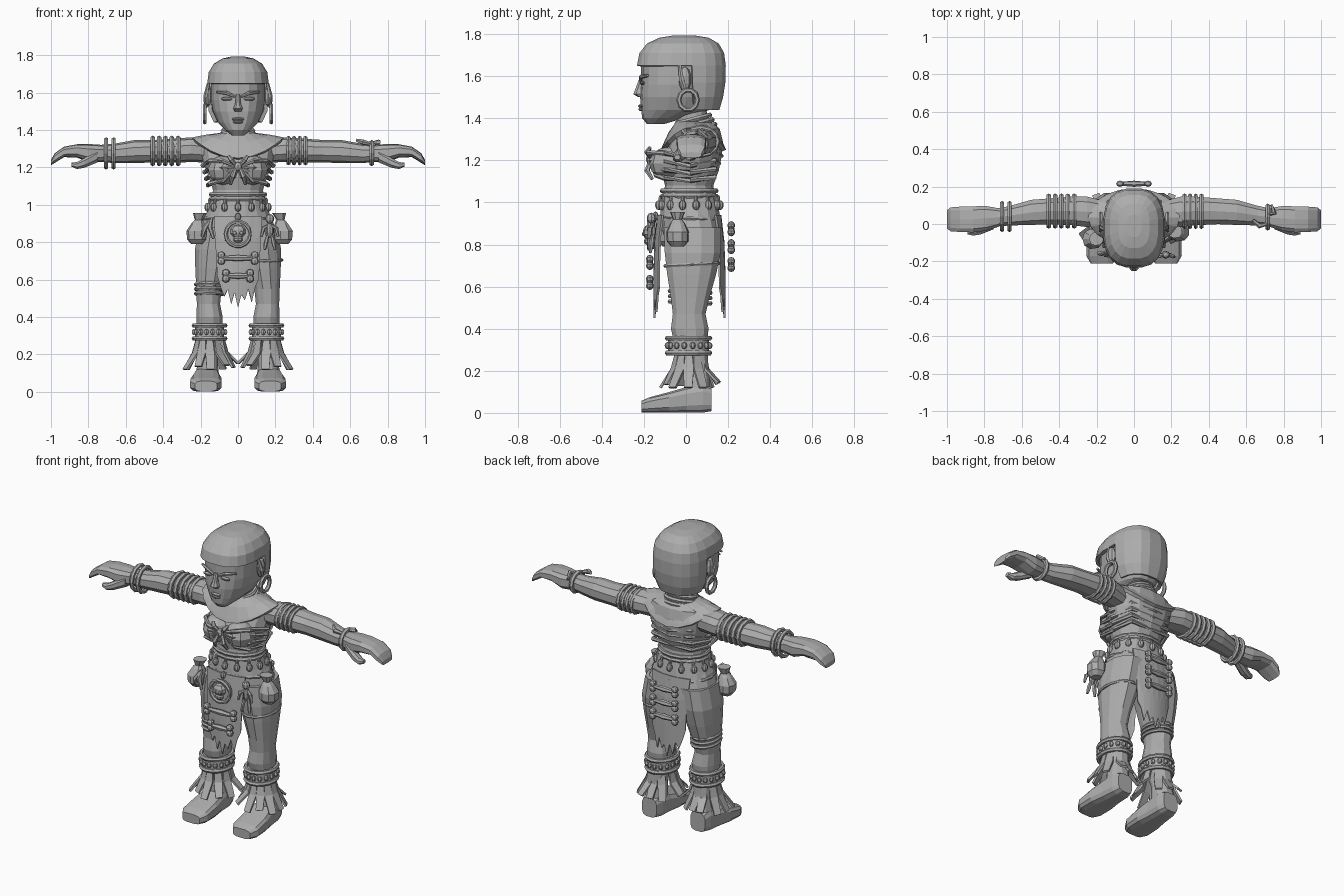
import bpy, bmesh, math, random
from mathutils import Matrix, Vector

random.seed(4)
if "Cube" in bpy.data.objects:
    bpy.data.objects.remove(bpy.data.objects["Cube"], do_unlink=True)

clay = bpy.data.materials.new("clay_grey")
clay.use_nodes = True
clay.diffuse_color = (0.42, 0.42, 0.42, 1)
clay.node_tree.nodes["Principled BSDF"].inputs["Base Color"].default_value = (0.42, 0.42, 0.42, 1)

AXES = {'x': lambda u, v, w: (w, u, v), 'y': lambda u, v, w: (u, w, v), 'z': lambda u, v, w: (u, v, w)}


def part(name, bm, mirror=False, thick=0.0):
    """Turn a bmesh in world space into a finished flat-shaded object."""
    bmesh.ops.recalc_face_normals(bm, faces=bm.faces[:])
    mesh = bpy.data.meshes.new(name)
    bm.to_mesh(mesh)
    bm.free()
    mesh.materials.append(clay)
    obj = bpy.data.objects.new(name, mesh)
    bpy.context.collection.objects.link(obj)
    if thick:
        obj.modifiers.new("thickness", 'SOLIDIFY').thickness = thick
    if mirror:
        obj.modifiers.new("mirror", 'MIRROR')
    return obj


def skin(bm, rings, closed=True, caps=True):
    """Join rows of points with quads."""
    rows = [[bm.verts.new(p) for p in ring] for ring in rings]
    n = len(rows[0])
    for a, b in zip(rows, rows[1:]):
        for i in range(n if closed else n - 1):
            j = (i + 1) % n
            bm.faces.new((a[i], a[j], b[j], b[i]))
    if caps:
        bm.faces.new(rows[0])
        bm.faces.new(rows[-1])


def loft(rings, axis='z', power=2.3, n=14):
    """Rings are (station, centre u, centre v, radius u, radius v)."""
    bm = bmesh.new()
    rows = []
    for w, cu, cv, ru, rv in rings:
        row = []
        for i in range(n):
            a = math.tau * (i + 0.5) / n
            c, s = math.cos(a), math.sin(a)
            row.append(AXES[axis](cu + ru * math.copysign(abs(c) ** (2 / power), c),
                                  cv + rv * math.copysign(abs(s) ** (2 / power), s), w))
        rows.append(row)
    skin(bm, rows)
    return bm


def hoops(name, centres, a, b, r, axis='z', tilt=0.0, mirror=False, n=16):
    """Elliptical rings of round section."""
    bm = bmesh.new()
    for centre in centres:
        turn = Matrix.Translation(centre) @ Matrix.Rotation(tilt, 4, 'X')
        rows = []
        for i in range(n + 1):
            t = math.tau * i / n
            rows.append([turn @ Vector(AXES[axis](math.cos(t) * (a + r * math.cos(s)), math.sin(t) * (b + r * math.cos(s)),
                         r * math.sin(s))) for s in [math.tau * k / 6 for k in range(6)]])
        skin(bm, rows, caps=False)
    bmesh.ops.remove_doubles(bm, verts=bm.verts[:], dist=1e-5)
    return part(name, bm, mirror)


def blobs(name, items, mirror=False, seg=8):
    """Faceted ellipsoids given as (centre, radii)."""
    bm = bmesh.new()
    for loc, size in items:
        m = Matrix.Translation(loc) @ Matrix.Diagonal((*size, 1))
        bmesh.ops.create_uvsphere(bm, u_segments=seg, v_segments=max(4, seg // 2 + 1), radius=1, matrix=m)
    return part(name, bm, mirror)


def tubes(name, paths, r, mirror=False):
    """Round cords along point paths, thinner towards the ends."""
    bm = bmesh.new()
    for path in paths:
        pts = [Vector(p) for p in path]
        rows = []
        for i, p in enumerate(pts):
            d = (pts[min(i + 1, len(pts) - 1)] - pts[max(i - 1, 0)]).normalized()
            u = d.cross(Vector((0.1, 0.9, 0.3))).normalized()
            v = d.cross(u)
            k = r * (0.6 if i in (0, len(pts) - 1) else 1)
            rows.append([p + k * (u * math.cos(t) + v * math.sin(t)) for t in [math.tau * q / 6 for q in range(6)]])
        skin(bm, rows)
    return part(name, bm, mirror)


def around(count, cx, cy, z, a, b):
    angles = [math.tau * (i + 0.5) / count for i in range(count)]
    return [(cx + a * math.cos(t), cy + b * math.sin(t), z) for t in angles]


# Torso and neck
part("torso", loft([(.78, 0, .03, .17, .11), (.87, 0, .03, .205, .145), (.94, 0, .02, .18, .138), (1.0, 0, .015, .147, .127),
                    (1.08, 0, .015, .137, .115), (1.15, 0, .02, .16, .135), (1.22, 0, .03, .188, .14),
                    (1.29, 0, .05, .2, .125), (1.35, 0, .06, .17, .1), (1.38, 0, .05, .09, .08)]))
part("neck", loft([(1.32, 0, .04, .085, .08), (1.38, 0, .03, .07, .075), (1.46, 0, .02, .07, .075)]))
for z, r in ((1.345, .105), (1.37, .092), (1.395, .08)):
    hoops("neck_ring", [(0, .035, z)], r, r, .013, tilt=.25)

# Bodice: cups, fanned folds, knot and wide shoulder collar
blobs("bodice_cup", [((.078, -.08, 1.185), (.085, .095, .08))], mirror=True, seg=10)
tubes("bodice_fold", [[(.01, -.165, 1.205), (.08, -.178 + k * .012, 1.235 - k * .035), (.15, -.1, 1.235 - k * .04),
                       (.188 - k * .009, .02, 1.21 - k * .035), (.13, .135, 1.24 - k * .04), (0, .172 - k * .012, 1.22 - k * .035)]
                      for k in range(4)], .013, mirror=True)
blobs("bodice_knot", [((0, -.17, 1.205), (.024, .02, .026))])
tubes("bodice_tie", [[(.01, -.17, 1.21), (.035, -.185, 1.24), (.05, -.17, 1.26)],
                     [(.01, -.17, 1.2), (.03, -.185, 1.15), (.04, -.16, 1.11)]], .014, mirror=True)
bm = bmesh.new()
rows = []
for f in (0, .5, .9, 1):
    row = []
    for i in range(20):
        t = math.tau * i / 20
        c, s = math.cos(t), math.sin(t)
        edge = 1.25 + .11 * c * c
        row.append((c * (.09 + .155 * f), .035 + s * (.08 + .075 * f), 1.385 + (edge - 1.385) * f ** 1.4))
    rows.append(row)
skin(bm, rows, caps=False)
part("shoulder_collar", bm, thick=.02)

# Head
part("head", loft([(1.372, 0, -.145, .035, .04), (1.40, 0, -.11, .07, .098), (1.44, 0, -.05, .108, .163),
                   (1.50, 0, -.035, .135, .183), (1.56, 0, -.032, .146, .182), (1.60, 0, -.03, .146, .183),
                   (1.68, 0, -.03, .145, .183), (1.74, 0, -.02, .11, .15)], power=2.4, n=18))
part("nose", loft([(1.59, 0, -.205, .012, .018), (1.54, 0, -.22, .016, .022), (1.515, 0, -.226, .027, .026),
                   (1.50, 0, -.212, .02, .016)], n=8))
blobs("lips", [((0, -.214, 1.458), (.036, .014, .009)), ((0, -.213, 1.443), (.028, .014, .009))])
blobs("eye", [((.06, -.207, 1.567), (.032, .012, .01))], mirror=True)
tubes("brow", [[(.016, -.216, 1.578), (.06, -.212, 1.598), (.115, -.182, 1.603)]], .011, mirror=True)

# Hair cap with the face opening cut away
bm = loft([(1.44, 0, .0, .13, .16), (1.50, 0, -.012, .158, .19), (1.57, 0, -.018, .166, .207), (1.65, 0, -.022, .166, .213),
           (1.71, 0, -.02, .158, .203), (1.755, 0, -.015, .13, .172), (1.782, 0, -.01, .085, .12),
           (1.792, 0, -.01, .04, .06)], power=2.6, n=20)
cut = [f for f in bm.faces if f.calc_center_median().z < 1.45 or
       (f.calc_center_median().z < 1.64 and f.calc_center_median().y < 0)]
bmesh.ops.delete(bm, geom=cut, context='FACES')
part("hair_cap", bm, thick=.02)
blobs("ear", [((.16, -.005, 1.585), (.02, .03, .06))], mirror=True)
hoops("hoop_earring", [(.178, .01, 1.487)], .044, .048, .012, axis='x', mirror=True, n=10)
tubes("ear_lock", [[(.158, -.03, 1.65), (.172, -.02, 1.58), (.172, .0, 1.52)]], .014, mirror=True)

# Arms and hands
part("arm", loft([(.14, .06, 1.285, .06, .06), (.25, .065, 1.295, .085, .066), (.33, .07, 1.29, .08, .065),
                  (.45, .068, 1.287, .072, .06), (.55, .062, 1.285, .07, .062), (.66, .045, 1.275, .055, .052),
                  (.73, .035, 1.275, .05, .046)], axis='x', n=10), mirror=True)
part("hand", loft([(.72, .035, 1.275, .05, .045), (.79, .03, 1.275, .068, .05), (.86, .025, 1.288, .072, .036),
                   (.93, .025, 1.283, .07, .028), (.98, .025, 1.25, .066, .026), (1.0, .025, 1.225, .05, .014)],
                  axis='x', power=3, n=10), mirror=True)
part("thumb", loft([(.75, .0, 1.26, .03, .035), (.82, -.028, 1.225, .03, .028), (.86, -.038, 1.21, .026, .02),
                    (.89, -.042, 1.215, .014, .012)], axis='x', n=8), mirror=True)
hoops("right_armband", [(-.32 - .034 * k, .069, 1.288) for k in range(5)], .08, .068, .014, axis='x', n=12)
hoops("left_armband", [(.27 + .03 * k, .068, 1.29) for k in range(4)], .083, .067, .012, axis='x', n=12)
hoops("right_bracelet", [(-x, .04, 1.275) for x in (.665, .705)], .07, .073, .013, axis='x', n=12)
hoops("left_bracelet", [(.715, .037, 1.277)], .058, .056, .014, axis='x', n=12)
tubes("bracelet_tie", [[(.71, .0, 1.325), (.67, -.01, 1.335), (.635, .02, 1.345)],
                       [(.71, .05, 1.33), (.75, .06, 1.335), (.735, .1, 1.31)]], .015)

# Waist sash, belts and hanging beads
part("waist_sash", loft([(.93, 0, .02, .182, .145), (.97, 0, .018, .165, .14), (1.03, 0, .015, .147, .13),
                         (1.06, 0, .015, .145, .127)], n=16))
hoops("waist_belt", [(0, .015, 1.055), (0, .015, 1.03)], .145, .128, .012)
hoops("hip_belt", [(0, .02, .925)], .185, .142, .01, tilt=-.06)
blobs("belt_bead", [(p, (.018, .018, .024)) for p in around(14, 0, .016, .987, .166, .145)]
      + [(p, (.009, .009, .02)) for p in around(14, 0, .016, 1.015, .157, .138)])
blobs("centre_charm", [((0, -.145, .935), (.016, .014, .022))])

# Legs, feet and trouser trims
part("leg", loft([(.88, .11, .03, .1, .14), (.76, .13, .032, .104, .137), (.66, .143, .027, .088, .12),
                  (.55, .155, .02, .07, .095), (.47, .158, .015, .064, .08), (.40, .152, .018, .072, .092),
                  (.33, .152, .022, .07, .08), (.2, .16, .05, .055, .06), (.08, .165, .055, .062, .065)], n=12), mirror=True)
part("foot", loft([(.122, .165, .065, .05, .058), (.08, .165, .07, .064, .07), (.0, .168, .062, .07, .062),
                   (-.08, .17, .05, .084, .05), (-.17, .172, .038, .085, .038), (-.212, .172, .03, .06, .028)],
                  axis='y', power=3.5, n=12), mirror=True)
hoops("left_thigh_hem", [(.14, .028, .705)], .094, .127, .009, tilt=.05)
hoops("right_knee_wrap", [(-.152, .02, z) for z in (.525, .55, .575)], .073, .096, .011, tilt=-.05)

# Anklets with beads and fringe
hoops("anklet_rim", [(.152, .012, z) for z in (.285, .355)], .083, .1, .013, mirror=True)
part("anklet_band", loft([(.28, .152, .012, .08, .097), (.36, .152, .012, .08, .097)]), mirror=True)
blobs("anklet_bead", [(p, (.014, .014, .017)) for p in around(16, .152, .012, .32, .085, .102)], mirror=True, seg=6)
bm = bmesh.new()
for i in range(11):
    t = math.tau * (i + random.uniform(-.2, .2)) / 11
    out, side = Vector((math.cos(t), math.sin(t), 0)), Vector((-math.sin(t), math.cos(t), 0))
    end = random.uniform(.12, .155)
    reach = random.uniform(.125, .158)
    rows = []
    for r, z, w in ((.07, .285, .016), (.09, .21, .024), (reach, end, .02)):
        mid = Vector((.155, .018, z)) + out * r
        rows.append([mid - side * w, mid + side * w])
    skin(bm, rows, closed=False, caps=False)
part("anklet_fringe", bm, mirror=True, thick=.012)

# Ragged loincloth panels
hems = (.62, .56, .51, .55, .47, .53, .45, .52, .49, .55, .48, .56, .6)
for name, sign, top, low in (("front_loincloth", -1, .138, .155), ("back_loincloth", 1, .168, .188)):
    bm = bmesh.new()
    rows = []
    for f in (0, .3, .65, 1):
        rows.append([((k - 6) * (.0215 - .003 * f), sign * (top + (low - top) * min(1, f * 2.5) - 1.6 * ((k - 6) * .02) ** 2),
                      .94 + (hem - .94) * f) for k, hem in enumerate(hems)])
    skin(bm, rows, closed=False, caps=False)
    part(name, bm, thick=.01)

# Bones tied across the panels
def bone(name, y, z, half):
    tubes(name + "_shaft", [[(-half, y, z), (0, y, z), (half, y, z)]], .017)
    blobs(name + "_ends", [((sx * half, y, z + dz), (.022, .018, .02)) for sx in (-1, 1) for dz in (-.016, .016)])

for z, half in ((.715, .09), (.62, .065)):
    bone("front_bone", -.172, z, half)
for z in (.875, .79, .705):
    bone("back_bone", .215, z, .075)

# Skull medallion
part("medallion_disc", loft([(-.175, 0, .845, .066, .066), (-.15, 0, .845, .066, .066)], axis='y', power=2, n=14))
bm_rim = [(.066 * math.cos(math.tau * i / 14), -.175, .845 + .066 * math.sin(math.tau * i / 14)) for i in range(15)]
tubes("medallion_rim", [bm_rim], .011)
blobs("medallion_skull", [((0, -.178, .858), (.043, .028, .036)), ((0, -.18, .815), (.026, .02, .018)),
                          ((-.018, -.202, .85), (.011, .007, .01)), ((.018, -.202, .85), (.011, .007, .01))])

# Pouches and small hanging doll
for name, x, y in (("right_pouch", -.22, -.08), ("left_pouch", .24, -.04)):
    part(name, loft([(.79, x, y, .03, .03), (.815, x, y, .052, .052), (.86, x, y, .056, .054), (.9, x * .97, y, .036, .036),
                     (.92, x * .95, y, .022, .022), (.955, x * .92, y, .038, .036)], n=9))
blobs("doll_body", [((.17, -.165, .925), (.024, .022, .026)), ((.17, -.16, .865), (.02, .018, .042))])
tubes("doll_limbs", [[(.17 + s * .01, -.16, .89), (.17 + s * .035, -.172, .875), (.17 + s * .045, -.175, .83)] for s in (-1, 1)]
      + [[(.17 + s * .01, -.16, .84), (.17 + s * .02, -.165, .8), (.17 + s * .028, -.17, .76)] for s in (-1, 1)], .012)
tubes("right_charm", [[(-.14, -.15, .93), (-.15, -.165, .88), (-.13, -.17, .82)],
                      [(-.15, -.15, .92), (-.18, -.16, .87), (-.19, -.155, .83)]], .014)
